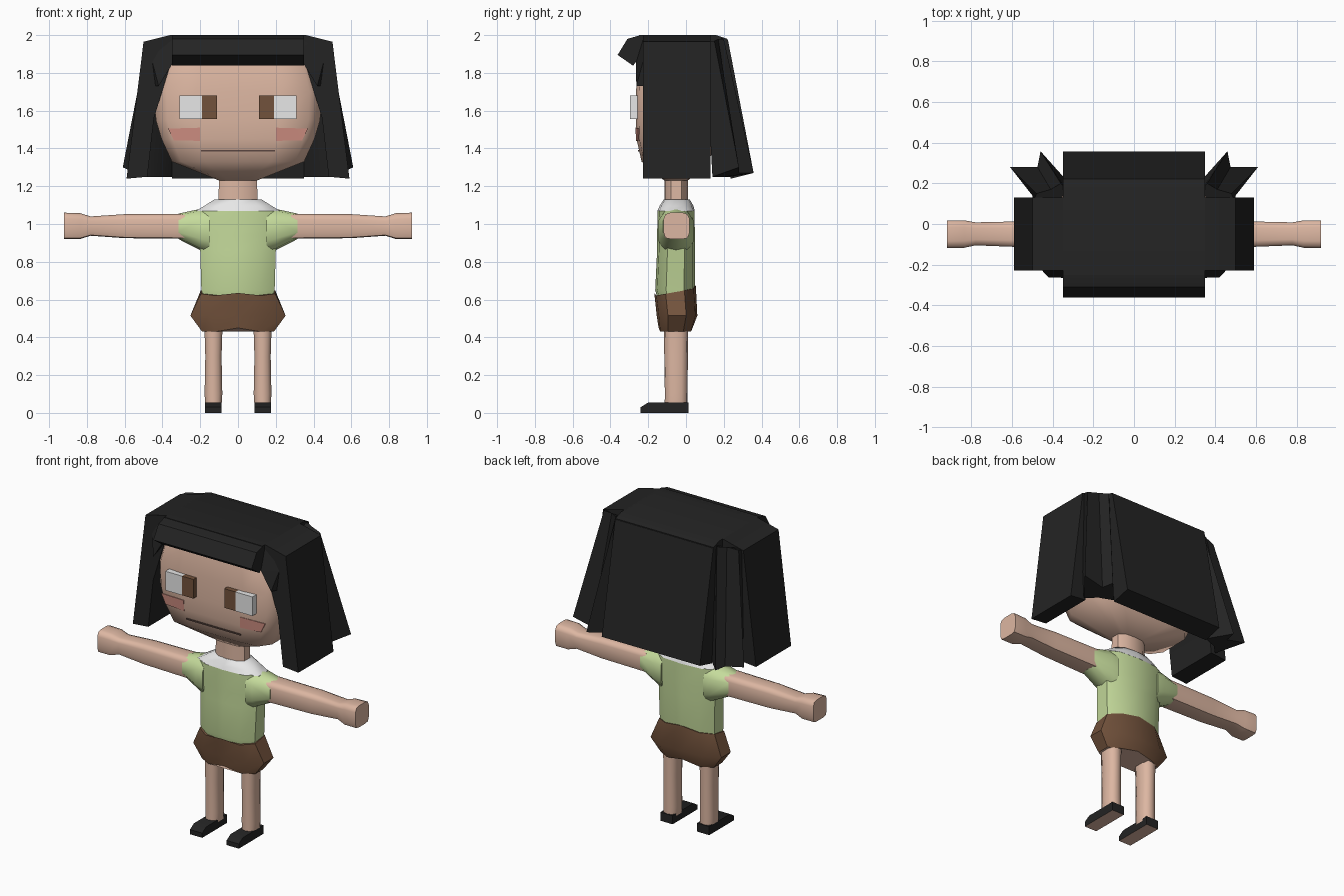
import bpy, bmesh, math

if "Cube" in bpy.data.objects:
    bpy.data.objects.remove(bpy.data.objects["Cube"])


def material(name, rgb):
    m = bpy.data.materials.new(name)
    m.diffuse_color = (*rgb, 1)
    m.use_nodes = True
    m.node_tree.nodes["Principled BSDF"].inputs["Base Color"].default_value = m.diffuse_color
    return m


SKIN = material("skin", (0.72, 0.47, 0.36))
BLACK = material("black", (0.017, 0.017, 0.017))
GREEN = material("shirt_green", (0.56, 0.71, 0.33))
WHITE = material("white", (0.8, 0.8, 0.8))
BROWN = material("brown", (0.17, 0.085, 0.045))
PINK = material("cheek_pink", (0.62, 0.27, 0.22))
DARK = material("mouth_dark", (0.10, 0.06, 0.05))

# Half cross-sections (x >= 0), mirrored into closed loops below
ROUND = [(0, -1), (.62, -.9), (1, -.45), (1, .45), (.62, .9), (0, 1)]
BOXY = [(0, -1), (.5, -1), (.86, -.93), (1, -.55), (1, .55), (.86, .88), (.5, 1), (0, 1)]


def closed(half):
    return half + [(-x, y) for x, y in reversed(half[1:-1])]


def finish(name, bm, mats, angle=40):
    bmesh.ops.recalc_face_normals(bm, faces=bm.faces)
    me = bpy.data.meshes.new(name)
    bm.to_mesh(me)
    bm.free()
    ob = bpy.data.objects.new(name, me)
    bpy.context.collection.objects.link(ob)
    for m in mats:
        me.materials.append(m)
    bpy.ops.object.select_all(action='DESELECT')
    ob.select_set(True)
    bpy.context.view_layer.objects.active = ob
    bpy.ops.object.shade_smooth_by_angle(angle=math.radians(angle))
    return ob


def skin_rings(name, rings, mats, angle=40):
    """Bridge lists of 3D points and cap both ends."""
    bm = bmesh.new()
    loops = [[bm.verts.new(p) for p in r] for r in rings]
    n = len(loops[0])
    for a, b in zip(loops, loops[1:]):
        for i in range(n):
            j = (i + 1) % n
            bm.faces.new((a[i], a[j], b[j], b[i]))
    bm.faces.new(loops[0])
    bm.faces.new(loops[-1])
    return finish(name, bm, mats, angle)


def column(name, rings, mats, half=ROUND, cx=0, angle=50, bend=None):
    """Rings of (z, half width, y front, y back)."""
    out = []
    for k, (z, hx, y0, y1) in enumerate(rings):
        loop = []
        for u, v in closed(half):
            y = (y0 + y1) / 2 + v * (y1 - y0) / 2
            loop.append((cx + u * hx, y, z + (bend(k, u, y) if bend else 0)))
        out.append(loop)
    return skin_rings(name, out, mats, angle)


def limb(name, rings, mats, s, half=ROUND):
    """Rings along x of (x, z low, z high, y front, y back)."""
    return skin_rings(name, [[(s * x, (y0 + y1) / 2 + u * (y1 - y0) / 2,
                               (z0 + z1) / 2 + v * (z1 - z0) / 2)
                              for u, v in closed(half)]
                             for x, z0, z1, y0, y1 in rings], mats, 50)


def prism_x(name, prof, x0, x1, mats):
    return skin_rings(name, [[(x, y, z) for y, z in prof] for x in (x0, x1)], mats)


def hull(name, pts, mats):
    bm = bmesh.new()
    for p in pts:
        bm.verts.new(p)
    bmesh.ops.convex_hull(bm, input=bm.verts)
    return finish(name, bm, mats, 20)


def box(name, x, y, z, mats):
    return hull(name, [(a, b, c) for a in x for b in y for c in z], mats)


# Head and neck
column("head", [(1.23, .10, -.115, .01), (1.33, .35, -.235, .125), (1.45, .405, -.262, .15),
                (1.55, .435, -.265, .162), (1.70, .44, -.265, .162),
                (1.85, .40, -.25, .14), (1.95, .34, -.22, .12)], [SKIN], BOXY)
column("neck", [(1.08, .105, -.115, .01), (1.25, .10, -.115, .01)], [SKIN])

# Shirt body with the collar as its top band
column("shirt", [(.60, .18, -.15, .04), (.65, .194, -.163, .047), (.86, .20, -.153, .047),
                 (.94, .225, -.153, .047), (1.072, .22, -.15, .045)], [GREEN])
column("collar", [(1.07, .222, -.151, .046), (1.095, .18, -.14, .04), (1.13, .125, -.118, .02)], [WHITE])


# Skirt with a waistline that rises at the back and centre
def waist(k, u, y):
    if k == 0:
        return .02 if u == 0 else 0
    return .18 * (y + .055) + (.015 if u == 0 else 0) if k == 2 else 0


skirt = column("skirt", [(.43, .19, -.145, .035), (.515, .252, -.155, .06),
                         (.64, .197, -.168, .052)], [BROWN, SKIN], angle=40, bend=waist)
for f in skirt.data.polygons:
    if f.normal.z < -.9:
        f.material_index = 1

# Hair: top, fringe and back panel as profiles across the head
prism_x("hair_top", [(-.25, 2), (.16, 2), (.22, 1.98), (.22, 1.93), (.12, 1.9), (-.25, 1.9)], -.35, .35, [BLACK])
prism_x("hair_fringe", [(-.2, 2), (-.24, 2), (-.31, 1.98), (-.362, 1.895), (-.28, 1.838), (-.235, 1.9)],
        -.35, .35, [BLACK])
prism_x("hair_back", [(.12, 1.99), (.17, 1.99), (.222, 1.975), (.358, 1.27), (.237, 1.24),
                      (.15, 1.84), (.12, 1.88)], -.35, .35, [BLACK])

for s, side in ((-1, "right"), (1, "left")):
    # Side hair panel
    prof = [(.34, 2), (.36, 2), (.5, 1.965), (.59, 1.24), (.48, 1.25), (.445, 1.56), (.35, 1.87)]
    skin_rings("hair_side_" + side, [[(s * x, y, z) for x, z in prof] for y in (-.228, .13)], [BLACK])
    # Forked lock at the back corner
    top = [(.34, .18, 1.985), (.36, .2, 1.98), (.41, .17, 1.98), (.48, .15, 1.97), (.5, .1, 1.965), (.36, .1, 1.93)]
    low = [(.35, .235, 1.25), (.46, .358, 1.27), (.475, .28, 1.27), (.61, .28, 1.30), (.5, .14, 1.25), (.44, .2, 1.25)]
    skin_rings("hair_corner_" + side, [[(s * x, y, z) for x, y, z in r] for r in (top, low)], [BLACK])
    # Small front corner lock
    hull("hair_temple_" + side, [(s * x, y, z) for x, y, z in (
        (.33, -.225, 2), (.34, -.265, 1.86), (.42, -.263, 1.73), (.45, -.2, 1.73),
        (.48, -.2, 1.96), (.33, -.2, 1.88))], [BLACK])

    # Face details
    box("eye_white_" + side, (s * .19, s * .31), (-.297, -.24), (1.557, 1.68), [WHITE])
    box("iris_" + side, (s * .11, s * .19), (-.297, -.24), (1.557, 1.68), [BROWN])
    hull("cheek_" + side, [(s * x, y + d, z) for x, y, z in (
        (.20, -.268, 1.51), (.37, -.253, 1.505), (.34, -.253, 1.443), (.20, -.264, 1.44))
        for d in (0, .008)], [PINK])

    # Sleeve, arm and hand
    limb("sleeve_" + side, [(.15, .84, 1.085, -.145, .04), (.20, .862, 1.08, -.145, .04),
                            (.315, .92, 1.055, -.122, .018)], [GREEN], s)
    limb("arm_" + side, [(.28, .922, 1.054, -.12, .015), (.60, .925, 1.052, -.112, .012),
                         (.78, .938, 1.04, -.105, .008), (.835, .921, 1.057, -.117, .018),
                         (.92, .921, 1.06, -.118, .018)], [SKIN], s, BOXY)

    # Leg and shoe
    column("leg_" + side, [(.04, .043, -.113, .008), (.10, .047, -.112, .008), (.30, .043, -.115, .01),
                           (.46, .048, -.117, .012)], [SKIN], cx=s * .13)
    shoe = prism_x("shoe_" + side, [(.012, 0), (.012, .055), (-.2, .055), (-.24, .03), (-.24, 0)],
                   s * .087, s * .174, [BLACK, SKIN])
    for f in shoe.data.polygons:
        if f.normal.z < -.9:
            f.material_index = 1

# Mouth line
box("mouth", (-.195, .195), (-.253, -.245), (1.383, 1.392), [DARK])
